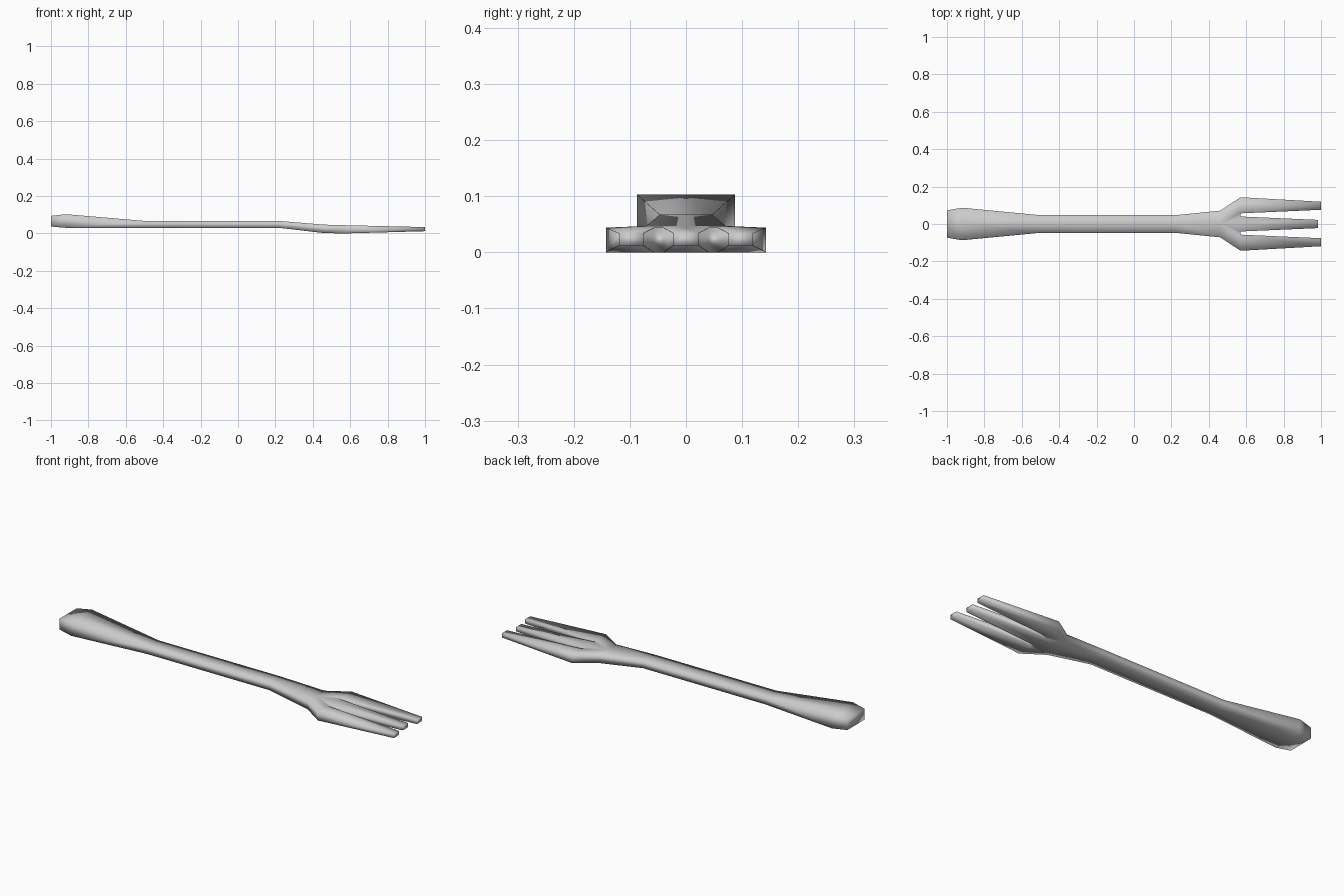
import bpy
import bmesh

old = bpy.data.objects.get("Cube")
if old:
    bpy.data.objects.remove(old, do_unlink=True)

metal = bpy.data.materials.new("light_grey_metal")
metal.use_nodes = True
metal.diffuse_color = (0.6, 0.6, 0.6, 1)
shader = next(n for n in metal.node_tree.nodes if n.type == 'BSDF_PRINCIPLED')
shader.inputs["Base Color"].default_value = metal.diffuse_color

bm = bmesh.new()


def station(x, y, low, high):
    """Matching bottom and top points of the outline."""
    return bm.verts.new((x, y, low)), bm.verts.new((x, y, high))


def slab(*points):
    """Top and bottom faces spanning several stations."""
    bm.faces.new([p[1] for p in points])
    bm.faces.new([p[0] for p in reversed(points)])


def wall(*path):
    """Side faces following a path of stations."""
    for a, b in zip(path, path[1:]):
        bm.faces.new((a[0], b[0], b[1], a[1]))


# Handle: x, half width, underside, top
sections = [(-1, 0.073, 0.037, 0.094), (-0.92, 0.087, 0.03, 0.103),
            (-0.5, 0.047, 0.03, 0.067), (0.22, 0.047, 0.03, 0.067),
            (0.46, 0.071, 0.002, 0.047)]
centre = [station(x, 0, lo, hi) for x, w, lo, hi in sections]
side = [station(x, w, lo, hi) for x, w, lo, hi in sections]
for i in range(len(sections) - 1):
    slab(centre[i], centre[i + 1], side[i + 1], side[i])

# Shoulder fanning out to the tine roots
root = [station(0.57, y, 0, 0.044) for y in (0, 0.04, 0.057, 0.143)]
slab(centre[-1], root[0], root[1])
slab(centre[-1], root[1], root[2], side[-1])
slab(side[-1], root[2], root[3])

# Tines: half of the middle one and one outer one
tip = [station(x, y, 0.012, 0.034) for x, y in
       ((0.985, 0), (0.985, 0.022), (1, 0.076), (1, 0.119))]
slab(root[0], tip[0], tip[1], root[1])
slab(root[2], tip[2], tip[3], root[3])

# Continuous rim around the half outline
wall(centre[0], *side, root[3], tip[3], tip[2], root[2], root[1], tip[1], tip[0])

bmesh.ops.recalc_face_normals(bm, faces=bm.faces[:])
# The half is open along its centre plane, so check the top faces upward
top = max(bm.faces, key=lambda f: abs(f.normal.z) * f.calc_center_median().z)
if top.normal.z < 0:
    bmesh.ops.reverse_faces(bm, faces=bm.faces[:])
for face in bm.faces:
    face.smooth = True

mesh = bpy.data.meshes.new("fork")
bm.to_mesh(mesh)
bm.free()
mesh.materials.append(metal)
fork = bpy.data.objects.new("fork", mesh)
bpy.context.scene.collection.objects.link(fork)

# Mirror the half across the length
mirror = fork.modifiers.new("mirror", 'MIRROR')
mirror.use_axis = (False, True, False)
mirror.use_clip = True
